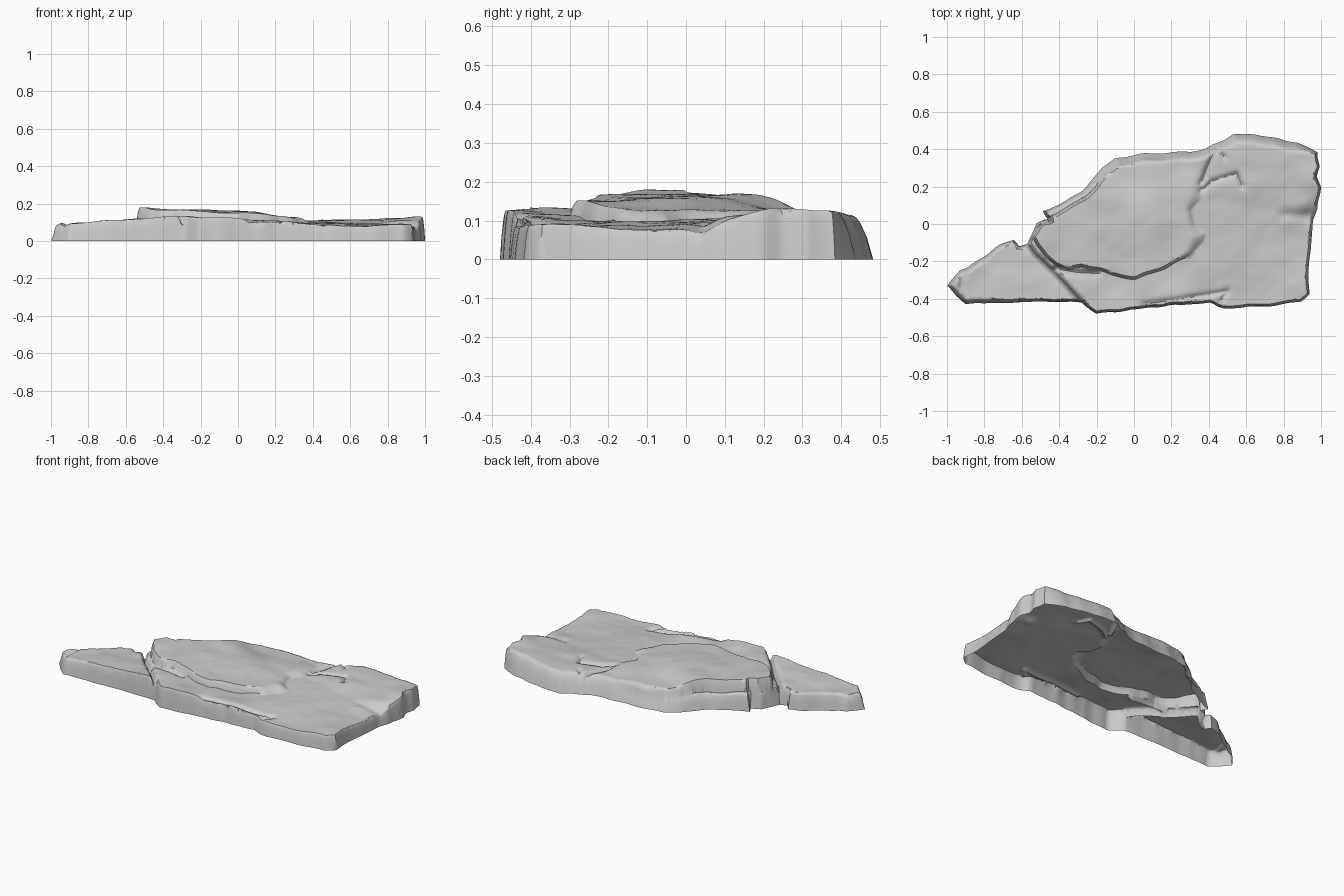
import bpy, bmesh, math, random
from mathutils import Vector, noise
from mathutils.geometry import delaunay_2d_cdt

if "Cube" in bpy.data.objects:
    bpy.data.objects.remove(bpy.data.objects["Cube"])

random.seed(4)


def resample(pts, step, rough, closed=True):
    """Subdivide an outline and roughen it like broken stone."""
    out = []
    for i in range(len(pts) if closed else len(pts) - 1):
        a, b = Vector(pts[i]), Vector(pts[(i + 1) % len(pts)])
        n = max(1, round((b - a).length / step))
        for k in range(n):
            p = a.lerp(b, k / n)
            q = Vector((p.x * 9, p.y * 9, 3.1))
            out.append(p + rough * Vector((noise.noise(q), noise.noise(q + Vector((7, 5, 2))))))
    return out


def line_dist(x, y, pts, closed=False):
    best = 9.0
    for i in range(len(pts) if closed else len(pts) - 1):
        ax, ay = pts[i]
        bx, by = pts[(i + 1) % len(pts)]
        dx, dy = bx - ax, by - ay
        t = max(0, min(1, ((x - ax) * dx + (y - ay) * dy) / (dx * dx + dy * dy + 1e-12)))
        best = min(best, (x - ax - t * dx) ** 2 + (y - ay - t * dy) ** 2)
    return math.sqrt(best)


def inside(x, y, pts):
    hit = False
    for i in range(len(pts)):
        ax, ay = pts[i - 1]
        bx, by = pts[i]
        if (ay > y) != (by > y) and x < (bx - ax) * (y - ay) / (by - ay) + ax:
            hit = not hit
    return hit


def depth(x, y, pts):
    d = line_dist(x, y, pts, True)
    return d if inside(x, y, pts) else -d


def blend(x, y, ctrl):
    """Smooth height from scattered samples."""
    s = w = 0
    for cx, cy, cz in ctrl:
        k = 1 / ((x - cx) ** 2 + (y - cy) ** 2 + 0.003) ** 1.6
        s += k * cz
        w += k
    return s / w


def inset(pts, dist):
    out = []
    for i, p in enumerate(pts):
        t = (pts[(i + 1) % len(pts)] - pts[i - 1]).normalized()
        out.append(p + Vector((-t.y, t.x)) * dist(p))
    return out


def ramp(v, a, b):
    return max(0, min(1, (v - a) / (b - a)))


def slope_width(p):
    """Outer wall is steep at the front and right, slanted at the back and left."""
    back = ramp(p[1], 0.05, 0.35) * (1 - ramp(p[0], 0.85, 0.97))
    return 0.014 + 0.04 * back + 0.012 * ramp(-p[0], 0.5, 0.9)


def slab(name, outline, low, layer, high, cracks, step=0.016):
    edge = resample(outline, 0.02, 0.014)
    rim = [(p.x, p.y) for p in edge]
    loop = resample(layer, 0.015, 0.016)
    top = [(p.x, p.y) for p in loop]
    # mesh points: random interior, crack bottoms, then rings along both edges
    pts = []
    for i in range(int(2 / step)):
        for j in range(int(1 / step)):
            p = Vector((-1 + (i + random.uniform(.2, .8)) * step,
                        -.5 + (j + random.uniform(.2, .8)) * step))
            if depth(p.x, p.y, rim) > slope_width(p) + 0.004 and not -0.004 < depth(p.x, p.y, top) < 0.02:
                pts.append(p)
    for line, deep, wide in cracks:
        path = resample(line, 0.008, 0, closed=False)
        for d in (-1.2, -0.5, 0, 0.5, 1.2):
            pts += [p for p in inset(path, lambda p: d * wide)[1:-1] if depth(p.x, p.y, rim) > 0.015]
    for d in (0, 0.007, 0.016):
        pts += [p for p in inset(loop, lambda p: d) if depth(p.x, p.y, rim) > 0.01]
    for t in (0.3, 0.6, 0.8, 1.0):
        for p in inset(edge, lambda p: t * slope_width(p)):
            if depth(p.x, p.y, rim) > 0.7 * t * slope_width(p):
                pts.append(p)
    res = delaunay_2d_cdt(edge + pts, [], [list(range(len(edge)))], 1, 1e-5)
    bm = bmesh.new()
    verts = []
    for p in res[0]:
        x, y = p
        t = min(1, max(0, depth(x, y, rim)) / slope_width(p))
        t = 0 if t < 0.01 else t
        h = blend(x, y, low)
        u = ramp(depth(x, y, top), 0, 0.016 + 0.06 * ramp(x, 0.25, 0.35))
        h += max(0, blend(x, y, high) - h) * (1 - (1 - u) ** 2)
        h += 0.006 * noise.noise(Vector((x * 5, y * 9, 1))) + 0.002 * noise.noise(Vector((x * 14, y * 20, 4)))
        for line, deep, wide in cracks:
            h -= deep * math.exp(-(line_dist(x, y, line) / wide) ** 2)
        verts.append(bm.verts.new((x, y, h * (1 - (1 - t) ** 1.8) ** 0.9)))
    for f in res[2]:
        bm.faces.new([verts[k] for k in f])
    bm.normal_update()
    if sum(f.normal.z for f in bm.faces) < 0:
        bmesh.ops.reverse_faces(bm, faces=bm.faces[:])
    me = bpy.data.meshes.new(name)
    bm.to_mesh(me)
    bm.free()
    ob = bpy.data.objects.new(name, me)
    bpy.context.collection.objects.link(ob)
    bpy.context.view_layer.objects.active = ob
    ob.select_set(True)
    bpy.ops.object.shade_smooth_by_angle(angle=math.radians(50))


# Whole rock outline, counter-clockwise, with the wedge at the left end
rock_outline = [
    (-.2, -.48), (-.05, -.465), (.2, -.435), (.4, -.42), (.45, -.44), (.58, -.45), (.75, -.435),
    (.88, -.415), (.93, -.37), (.94, -.2), (.955, .02), (.98, .08), (1, .2), (.98, .25), (.995, .3),
    (.98, .39), (.87, .44), (.7, .47), (.54, .485), (.46, .44), (.38, .4), (.3, .38), (.17, .38),
    (0, .365), (-.1, .35), (-.17, .31), (-.22, .24), (-.28, .18), (-.38, .12), (-.48, .07),
    (-.46, .03), (-.52, 0), (-.55, -.06), (-.57, -.1), (-.62, -.11), (-.645, -.08), (-.72, -.12),
    (-.89, -.23), (-.93, -.24), (-.97, -.29), (-1, -.33), (-.95, -.385), (-.9, -.43), (-.6, -.42),
    (-.38, -.41), (-.285, -.42)]
# Raised upper layer
upper_layer = [
    (-.54, -.06), (-.51, -.12), (-.47, -.18), (-.42, -.22), (-.35, -.245), (-.28, -.23), (-.2, -.25),
    (-.1, -.275), (0, -.29), (.1, -.265), (.2, -.22), (.3, -.17), (.37, -.1), (.385, -.05), (.33, 0),
    (.31, .08), (.36, .13), (.36, .2), (.35, .29), (.37, .36), (.3, .355), (.17, .355), (0, .34),
    (-.09, .315), (-.15, .28), (-.2, .21), (-.26, .15), (-.36, .09), (-.44, .05), (-.44, .02), (-.5, 0)]
base_heights = [
    (-.25, -.43, .125), (-.3, -.36, .14), (-.45, -.2, .11), (-.1, -.42, .13), (-.1, -.33, .11),
    (.2, -.4, .115), (.2, -.28, .095), (.45, -.4, .085), (.45, -.2, .095), (.6, -.4, .078),
    (.7, -.2, .087), (.9, -.35, .09), (.92, -.1, .072), (.95, .03, .075), (.9, .12, .115),
    (.96, .25, .135), (.9, .38, .125), (.6, .42, .115), (.6, .25, .115), (.7, .05, .092),
    (.45, .1, .105), (.45, .3, .112), (0, .38, .085), (-.3, .16, .09), (-.5, 0, .1),
    (-.98, -.33, .08), (-.94, -.31, .105), (-.88, -.35, .09), (-.85, -.28, .095), (-.7, -.3, .112),
    (-.65, -.15, .1), (-.5, -.3, .122), (-.55, -.15, .11), (-.35, -.38, .13)]
upper_heights = [
    (-.5, -.05, .182), (-.4, -.2, .165), (0, -.27, .15), (0, 0, .162), (.3, -.12, .128), (.3, .2, .124),
    (-.2, .1, .168), (0, .32, .12), (.3, .35, .11), (-.4, .08, .165)]
# Cracks: path, depth, width
cracks = [
    ([(-.57, -.1), (-.52, -.17), (-.42, -.265), (-.28, -.42)], .045, .011),
    ([(.4, .43), (.42, .37), (.39, .3), (.36, .22)], .02, .012),
    ([(.36, .18), (.42, .23), (.55, .27), (.58, .2)], .015, .012),
    ([(.43, .42), (.49, .35)], .015, .012),
    ([(.8, .05), (.96, .04)], .012, .03),
    ([(.05, -.43), (.2, -.41), (.35, -.385), (.5, -.36), (.46, -.42)], .015, .014),
    ([(-.42, -.24), (-.3, -.26), (-.2, -.265)], .025, .015),
    ([(-.91, -.25), (-.93, -.38)], .012, .015)]
slab("rock_slab", rock_outline, base_heights, upper_layer, upper_heights, cracks)
